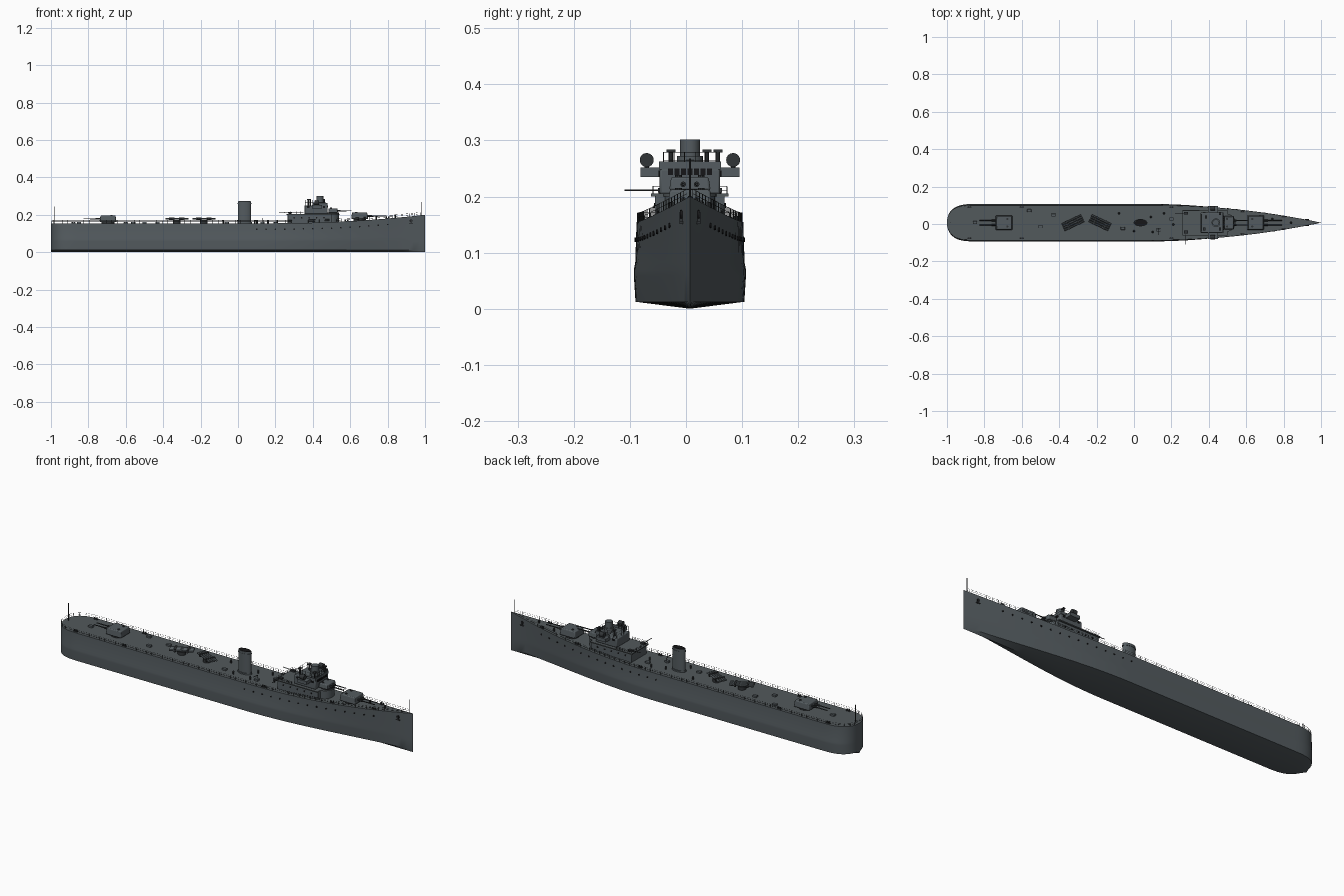
import bpy, bmesh, math
from mathutils import Vector, Matrix

if "Cube" in bpy.data.objects:
    bpy.data.objects.remove(bpy.data.objects["Cube"], do_unlink=True)

CY = 0.007        # centreline offset in y
BEAM = 0.097
made = []


def material(name, rgb):
    m = bpy.data.materials.new(name)
    m.use_nodes = True
    m.diffuse_color = (*rgb, 1)
    m.node_tree.nodes["Principled BSDF"].inputs["Base Color"].default_value = (*rgb, 1)
    return m


HULL = material("hull grey", (0.088, 0.105, 0.115))
DECK = material("deck grey", (0.085, 0.1, 0.106))
DARK = material("dark fittings", (0.03, 0.034, 0.037))
BLACK = material("black openings", (0.008, 0.008, 0.009))


class Part:
    """Collects primitives into one object, placed relative to the centreline."""
    def __init__(self, name, mat):
        self.name, self.mat, self.bm = name, mat, bmesh.new()

    def box(self, x0, x1, y0, y1, z0, z1, taper=1.0, turn=0.0):
        vs = bmesh.ops.create_cube(self.bm, size=1)["verts"]
        mid = Vector(((x0 + x1) / 2, (y0 + y1) / 2, (z0 + z1) / 2))
        for v in vs:
            k = taper if v.co.z > 0 else 1
            v.co = Vector((v.co.x * (x1 - x0) * k, v.co.y * (y1 - y0) * k, v.co.z * (z1 - z0)))
        bmesh.ops.rotate(self.bm, verts=vs, matrix=Matrix.Rotation(turn, 3, "Z"))
        bmesh.ops.translate(self.bm, verts=vs, vec=mid)
        return self

    def rod(self, a, b, r, sides=10, r2=None, squash=1.0):
        a, b = Vector(a), Vector(b)
        vs = bmesh.ops.create_cone(self.bm, cap_ends=True, segments=sides, radius1=r,
                                   radius2=r if r2 is None else r2, depth=(b - a).length)["verts"]
        rot = Vector((0, 0, 1)).rotation_difference(b - a).to_matrix()
        for v in vs:
            v.co.y *= squash
            v.co = rot @ v.co + (a + b) / 2
        return self

    def done(self, bevel=0.0):
        me = bpy.data.meshes.new(self.name)
        self.bm.to_mesh(me)
        self.bm.free()
        me.materials.append(self.mat)
        ob = bpy.data.objects.new(self.name, me)
        ob.location.y = CY
        bpy.context.collection.objects.link(ob)
        if bevel:
            mod = ob.modifiers.new("bevel", "BEVEL")
            mod.width, mod.segments = bevel, 2
        made.append(ob)
        return ob


def sheer(x):
    return 0.155 + 0.045 * max(0, (x - 0.2) / 0.8) ** 2


def half(x, low=0.0):
    """Half beam at x; low blends towards the finer waterline near the keel."""
    if x > 0.1:
        t = min(1, (x - 0.1) / 0.9)
        full, fine = 1 - t * t, (1 + math.cos(math.pi * t)) / 2
        return BEAM * (full + (fine - full) * 0.5 * low)
    s = min(1, max(0, (-0.85 - x) / 0.15))
    return BEAM * (1 - s ** 3) ** 0.45


# Hull: lofted stations with a shallow V bottom and slight side bulge
stations = [-0.85 - 0.15 * math.cos(i * math.pi / 24) for i in range(13)]
stations += [-0.85 + 0.19 * i for i in range(1, 5)]
stations += [0.1 + 0.9 * i / 30 for i in range(31)]
section = [(1, 0.98), (0.53, 1.005), (0.45, 1.03), (0.38, 1.03), (0.08, 1.0)]
hull = Part("hull", HULL)
rings = []
for x in stations:
    side = [(half(x, 1 - f) * k, f * (sheer(x) if f > 0.6 else 0.155)) for f, k in section]
    ring = side + [(0, 0)] + [(-y, z) for y, z in reversed(side)]
    rings.append([hull.bm.verts.new((x, y, z)) for y, z in ring])
for a, b in zip(rings, rings[1:]):
    for i in range(len(a)):
        j = (i + 1) % len(a)
        f = hull.bm.faces.new((a[i], a[j], b[j], b[i]))
        f.material_index = 1 if j == 0 else 0
bmesh.ops.remove_doubles(hull.bm, verts=hull.bm.verts, dist=0.0002)
bmesh.ops.recalc_face_normals(hull.bm, faces=hull.bm.faces)
hull.done().data.materials.append(DECK)

# Portholes, anchors and hawse openings on both sides
ports = Part("portholes", BLACK)
anchor = Part("anchors", DARK)
for s in (-1, 1):
    for i in range(15):
        x = 0.1 + i * 0.05
        z = sheer(x) - 0.032
        y = s * (half(x, 1 - z / sheer(x)) * 0.985)
        ports.rod((x, y - 0.003, z), (x, y + 0.003, z), 0.0042, 10)
    y = s * half(0.925, 0.15)
    ports.rod((0.925, y - 0.003, 0.168), (0.925, y + 0.003, 0.168), 0.008, 12)
    anchor.box(0.921, 0.929, y - 0.004, y + 0.004, 0.152, 0.172)
    anchor.box(0.914, 0.936, y - 0.004, y + 0.004, 0.151, 0.156)
ports.done()
anchor.done()

# Deck railing: stanchions and two wires right round the deck edge
xs = [0.975 - 0.03 * i for i in range(61)] + [-0.88, -0.91, -0.94, -0.965, -0.985, -0.995]
edge = [(x, half(x) * 0.96) for x in xs]
edge += [(x, -y) for x, y in reversed(edge)]
rail = Part("deck_railing", DARK)
for (x, y), (x2, y2) in zip(edge, edge[1:]):
    z, z2 = sheer(x), sheer(x2)
    rail.rod((x, y, z), (x, y, z + 0.016), 0.0008, 4)
    for h in (0.008, 0.016):
        rail.rod((x, y, z + h), (x2, y2, z2 + h), 0.0005, 4)
rail.done()

# Staffs at each end
staffs = Part("flag_staffs", DARK)
staffs.rod((0.98, 0, 0.195), (0.98, 0, 0.268), 0.0018, 6)
staffs.rod((-0.98, 0, 0.15), (-0.98, 0, 0.245), 0.0018, 6)
staffs.done()

# Funnel with oval section, rim and dark mouth
fun = Part("funnel", HULL).rod((0.035, 0, 0.15), (0.035, 0, 0.272), 0.035, 32, squash=0.52)
fun.rod((0.035, 0, 0.258), (0.035, 0, 0.262), 0.037, 32, squash=0.53)
fun.rod((0.035, 0, 0.15), (0.035, 0, 0.162), 0.039, 32, squash=0.56)
fun.done()
Part("funnel_mouth", BLACK).rod((0.035, 0, 0.27), (0.035, 0, 0.2735), 0.032, 32, squash=0.5).done()


# Twin gun mounts
def gun(name, x, z, d, length, width, height, reach):
    body = Part(name + "_shield", HULL)
    body.box(x - length / 2, x + length / 2, -width / 2, width / 2, z + 0.008, z + height, 0.9)
    body.done(0.004)
    base = Part(name + "_base", DARK).rod((x, 0, z - 0.006), (x, 0, z + 0.01), width * 0.42, 20)
    base.done()
    fit = Part(name + "_barrels", DARK)
    zb = z + height * 0.58
    for y in (-0.012, 0.012):
        fit.rod((x + d * length * 0.4, y, zb), (x + d * length * 0.75, y, zb), 0.005, 10)
        fit.rod((x + d * length * 0.5, y, zb), (x + d * reach, y, zb), 0.003, 10, 0.0022)
        fit.rod((x - d * length * 0.2, y * 1.7, z + height - 0.002),
                (x - d * length * 0.2, y * 1.7, z + height + 0.003), 0.006, 10)
    fit.done()


gun("fore_gun", 0.65, sheer(0.65), 1, 0.09, 0.08, 0.043, 0.14)
gun("upper_gun", 0.508, 0.203, 1, 0.052, 0.074, 0.032, 0.1)
gun("aft_gun", -0.695, 0.155, -1, 0.09, 0.08, 0.041, 0.13)

# Deckhouse and bridge
Part("deckhouse", HULL).box(0.265, 0.5, -0.062, 0.062, 0.15, 0.202).rod(
    (0.495, 0, 0.15), (0.495, 0, 0.202), 0.045, 24).done(0.002)
Part("deckhouse_roof", DECK).box(0.258, 0.5, -0.069, 0.069, 0.2, 0.205).rod(
    (0.495, 0, 0.2), (0.495, 0, 0.205), 0.048, 24).done()
Part("bridge", HULL).box(0.355, 0.478, -0.054, 0.054, 0.204, 0.25).done(0.004)
bul = Part("bridge_bulwark", HULL)
bul.box(0.474, 0.478, -0.052, 0.052, 0.248, 0.262)
for s in (-1, 1):
    bul.box(0.4, 0.478, s * 0.053 - 0.002, s * 0.053 + 0.002, 0.248, 0.262)
    bul.box(0.395, 0.45, s * 0.07 - 0.018, s * 0.07 + 0.018, 0.235, 0.252)
bul.done()
win = Part("bridge_windows", BLACK)
for i in range(-3, 4):
    win.box(0.476, 0.48, i * 0.0115 - 0.0045, i * 0.0115 + 0.0045, 0.238, 0.25)
for s in (-1, 1):
    for x in (0.375, 0.46):
        win.box(x - 0.006, x + 0.006, s * 0.054 - 0.002, s * 0.054 + 0.002, 0.236, 0.246)
    for x in (0.3, 0.34, 0.38, 0.42, 0.46):
        win.rod((x, s * 0.062 - 0.002, 0.184), (x, s * 0.062 + 0.002, 0.184), 0.0045, 10)
win.done()

# Director tower, searchlights and sighting columns
Part("director_tower", HULL).rod((0.438, 0, 0.248), (0.438, 0, 0.302), 0.018, 24).rod(
    (0.438, 0, 0.248), (0.438, 0, 0.272), 0.023, 24).done()
lamp = Part("searchlights", DARK)
for s in (-1, 1):
    lamp.rod((0.41, s * 0.077, 0.265), (0.434, s * 0.077, 0.265), 0.0125, 16)
    lamp.rod((0.422, s * 0.077, 0.25), (0.422, s * 0.077, 0.262), 0.004, 8)
lamp.done()
sight = Part("sighting_columns", DARK)
for x, y in ((0.46, -0.034), (0.46, 0.05), (0.375, -0.034), (0.385, 0.03)):
    sight.rod((x, y, 0.248), (x, y, 0.28), 0.004, 8)
    sight.box(x - 0.006, x + 0.006, y - 0.008, y + 0.008, 0.278, 0.284)
sight.done()


# Railings on the bridge and deckhouse roof
def fence(name, corners, z, h):
    p = Part(name, DARK)
    for a, b in zip(corners, corners[1:]):
        a, b = Vector((*a, z)), Vector((*b, z))
        n = max(1, round((b - a).length / 0.018))
        for i in range(n + 1):
            q = a.lerp(b, i / n)
            p.rod(q, q + Vector((0, 0, h)), 0.0008, 4)
        for k in (0.5, 1):
            p.rod(a + Vector((0, 0, h * k)), b + Vector((0, 0, h * k)), 0.0006, 4)
    p.done()


fence("bridge_railing", [(0.47, -0.047), (0.36, -0.047), (0.36, 0.047), (0.47, 0.047), (0.47, -0.047)], 0.25, 0.029)
fence("roof_railing", [(0.35, -0.066), (0.262, -0.066), (0.262, 0.066), (0.35, 0.066)], 0.204, 0.014)

# Light guns on the deckhouse roof, starboard one trained outboard
aa = Part("light_guns", DARK)
for y, tip in ((-0.05, (0.275, -0.117, 0.211)), (0.05, (0.22, 0.05, 0.214))):
    aa.rod((0.278, y, 0.203), (0.278, y, 0.212), 0.006, 10)
    aa.rod((0.275, y, 0.211), tip, 0.0016, 6)
    aa.box(0.266, 0.288, y - 0.007, y + 0.007, 0.207, 0.215)
aa.done()

# Torpedo tube mounts, trained at opposite angles
for name, cx, ang in (("aft", -0.327, 0.44), ("forward", -0.182, -0.44)):
    d, n = Vector((math.cos(ang), math.sin(ang), 0)), Vector((-math.sin(ang), math.cos(ang), 0))
    c = Vector((cx, 0, 0.179))
    tubes = Part(name + "_torpedo_tubes", HULL)
    for k in (-1.5, -0.5, 0.5, 1.5):
        m = c + n * k * 0.0115
        tubes.rod(m - d * 0.058, m + d * 0.058, 0.005, 12)
    tubes.done()
    mount = Part(name + "_torpedo_mount", DARK).rod((cx, 0, 0.153), (cx, 0, 0.172), 0.02, 20)
    for k in (-0.03, 0.03):
        m = c + d * k
        mount.box(m.x - 0.004, m.x + 0.004, m.y - 0.025, m.y + 0.025, 0.172, 0.186, turn=ang)
    mount.done()

# Deck fittings: bollards, hatches, vents and winches
bollards = Part("bollards", DARK)
for x in (-0.88, -0.6, 0.2, 0.58, 0.8):
    for s in (-1, 1):
        y, z = s * half(x) * 0.86, sheer(x)
        bollards.box(x - 0.011, x + 0.011, y - 0.004, y + 0.004, z - 0.001, z + 0.003)
        for k in (-0.006, 0.006):
            bollards.rod((x + k, y, z), (x + k, y, z + 0.01), 0.0035, 8)
bollards.done()
hatches = Part("hatches", HULL)
for x, y in ((-0.56, 0.064), (-0.5, -0.02), (-0.43, 0.04), (-0.06, -0.03), (0.13, -0.04), (0.2, 0.02), (-0.85, 0)):
    hatches.box(x - 0.011, x + 0.011, y - 0.008, y + 0.008, 0.153, 0.164)
hatches.done(0.001)
vents = Part("vents", DARK)
for x, y in ((-0.08, 0.05), (0.0, -0.045), (0.09, 0.03), (0.1, -0.05), (0.16, 0.05), (0.21, -0.01), (0.74, 0.02), (0.84, 0)):
    z = sheer(x)
    vents.rod((x, y, z - 0.002), (x, y, z + 0.012), 0.004, 8)
    vents.rod((x, y, z + 0.012), (x, y, z + 0.017), 0.006, 8, 0.003)
vents.rod((0.13, -0.03, 0.155), (0.13, -0.03, 0.178), 0.002, 6)
vents.rod((0.13, -0.03, 0.178), (0.13, -0.065, 0.182), 0.002, 6)
vents.done()

# Smooth shading with crisp edges
bpy.ops.object.select_all(action="DESELECT")
for ob in made:
    ob.select_set(True)
bpy.context.view_layer.objects.active = made[0]
bpy.ops.object.shade_smooth_by_angle(angle=math.radians(30))
